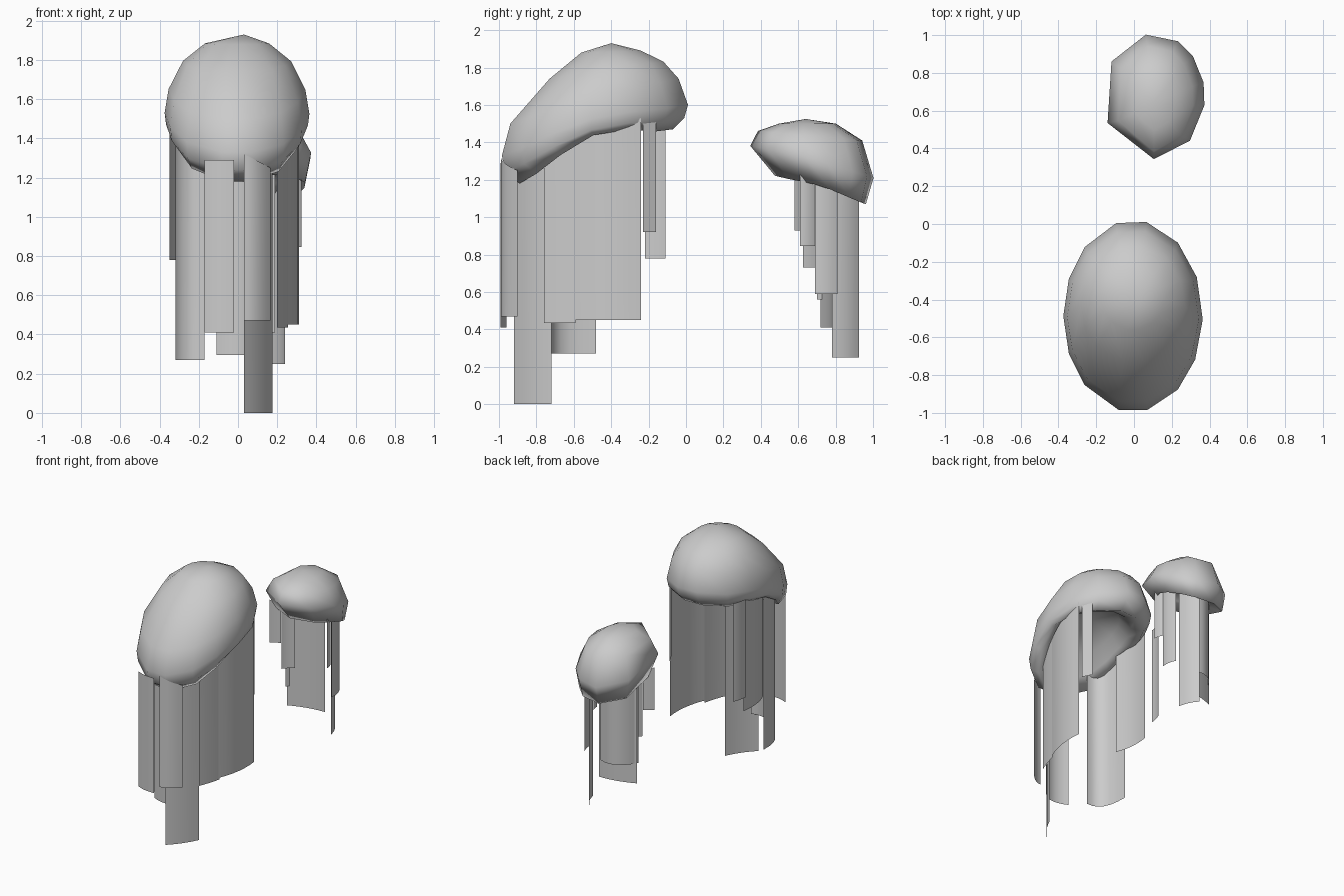
import bpy, bmesh, math
from mathutils import Vector


def finish(name, bm):
    bmesh.ops.recalc_face_normals(bm, faces=bm.faces)
    me = bpy.data.meshes.new(name)
    bm.to_mesh(me)
    bm.free()
    for p in me.polygons:
        p.use_smooth = True
    ob = bpy.data.objects.new(name, me)
    bpy.context.collection.objects.link(ob)
    return ob


def bell(name, cx, angles, grow, top, rings, inner_top):
    """Loft tilted rings (front y, z, back y, z, half width, side lift) into a hollow bell."""
    bm = bmesh.new()
    n = len(angles)
    loops = []
    for fy, fz, by, bz, w, lift in rings:
        loop = []
        for deg in angles:
            a = math.radians(deg)
            c, s = math.cos(a) * grow, math.sin(a) * grow
            t = (1 + s) / 2
            loop.append(bm.verts.new((cx + w * c, fy + (by - fy) * t,
                                      fz + (bz - fz) * t + lift * c ** 4)))
        loops.append(loop)
    for a, b in zip(loops, loops[1:]):
        for i in range(n):
            j = (i + 1) % n
            bm.faces.new((a[i], a[j], b[j], b[i]))
    for loop, co in ((loops[0], top), (loops[-1], inner_top)):
        tip = bm.verts.new(co)
        for i in range(n):
            bm.faces.new((loop[i], loop[(i + 1) % n], tip))
    return finish(name, bm)


def strip(name, points, bottom, top_a, top_b, steps=6):
    """Hanging ribbon: thin sheet along a curved three-point plan."""
    p0, p1, p2 = (Vector(p) for p in points)
    ctrl = 2 * p1 - (p0 + p2) / 2
    bm = bmesh.new()
    last = None
    for i in range(steps + 1):
        t = i / steps
        p = p0 * (1 - t) ** 2 + ctrl * 2 * t * (1 - t) + p2 * t * t
        pair = (bm.verts.new((p.x, p.y, bottom)),
                bm.verts.new((p.x, p.y, top_a + (top_b - top_a) * t)))
        if last:
            bm.faces.new((last[0], pair[0], pair[1], last[1]))
        last = pair
    return finish(name, bm)


# Large bell, tilted toward the front
bell("large_bell", -0.005, [24, 50, 79, 104, 134, 157, 180, 203, 226, 258, 282, 310, 333, 358],
     1.02, (0.03, -0.4, 1.93), [
    (-0.56, 1.88, -0.24, 1.89, 0.16, 0.0),
    (-0.73, 1.74, -0.12, 1.83, 0.27, 0.01),
    (-0.94, 1.50, -0.04, 1.74, 0.342, 0.03),
    (-0.985, 1.33, 0.01, 1.60, 0.362, 0.06),
    (-0.97, 1.24, -0.01, 1.53, 0.355, 0.08),
    (-0.89, 1.18, -0.07, 1.47, 0.325, 0.11),
    (-0.80, 1.28, -0.18, 1.52, 0.26, 0.07),
    (-0.68, 1.42, -0.26, 1.60, 0.18, 0.03),
], (0, -0.46, 1.59))

# Small bell, tilted toward the back, with uneven facets
bell("small_bell", 0.105, [-90, -45, -8, 13, 40, 62, 99, 146, 205], 1.02, (0.1, 0.64, 1.525), [
    (0.50, 1.50, 0.80, 1.50, 0.11, 0.0),
    (0.39, 1.46, 0.94, 1.41, 0.205, 0.0),
    (0.35, 1.38, 1.00, 1.21, 0.265, 0.02),
    (0.48, 1.22, 0.96, 1.07, 0.235, 0.02),
    (0.54, 1.27, 0.88, 1.16, 0.16, 0.03),
], (0.1, 0.69, 1.31))

# Ribbons of the large bell: plan points, bottom, top at each end
large = [
    ([(-0.32, -0.48), (-0.285, -0.67), (-0.17, -0.72)], 0.27, 1.46, 1.33),
    ([(-0.17, -0.96), (-0.10, -0.985), (-0.02, -0.99)], 0.41, 1.29, 1.29),
    ([(0.03, -0.99), (0.10, -0.965), (0.165, -0.90)], 0.47, 1.32, 1.25),
    ([(-0.11, -0.85), (-0.02, -0.88), (0.06, -0.87)], 0.295, 1.28, 1.28),
    ([(0.03, -0.92), (0.11, -0.83), (0.175, -0.72)], 0.0, 1.24, 1.36),
    ([(0.20, -0.76), (0.23, -0.68), (0.255, -0.59)], 0.435, 1.33, 1.42),
    ([(0.255, -0.60), (0.305, -0.42), (0.305, -0.24)], 0.45, 1.40, 1.53),
    ([(0.285, -0.23), (0.27, -0.20), (0.25, -0.16)], 0.92, 1.52, 1.52),
    ([(-0.35, -0.22), (-0.34, -0.16), (-0.32, -0.11)], 0.78, 1.53, 1.53),
    ([(-0.31, -0.25), (-0.315, -0.40), (-0.28, -0.53)], 0.65, 1.52, 1.43),
]

# Ribbons of the small bell
small = [
    ([(-0.14, 0.58), (-0.11, 0.60), (-0.07, 0.62)], 0.93, 1.26, 1.22),
    ([(0.325, 0.61), (0.32, 0.65), (0.30, 0.69)], 0.845, 1.26, 1.22),
    ([(-0.07, 0.625), (-0.04, 0.66), (0.0, 0.69)], 0.73, 1.24, 1.24),
    ([(0.31, 0.69), (0.31, 0.75), (0.29, 0.81)], 0.59, 1.22, 1.18),
    ([(-0.09, 0.72), (0.05, 0.765), (0.19, 0.78)], 0.41, 1.19, 1.22),
    ([(-0.09, 0.70), (0.02, 0.82), (0.16, 0.81)], 0.56, 1.19, 1.22),
    ([(0.24, 0.78), (0.215, 0.86), (0.17, 0.925)], 0.25, 1.18, 1.13),
]

for label, group in (("large", large), ("small", small)):
    for n, (pts, low, ta, tb) in enumerate(group, 1):
        strip(f"{label}_ribbon_{n}", pts, low, ta, tb)
